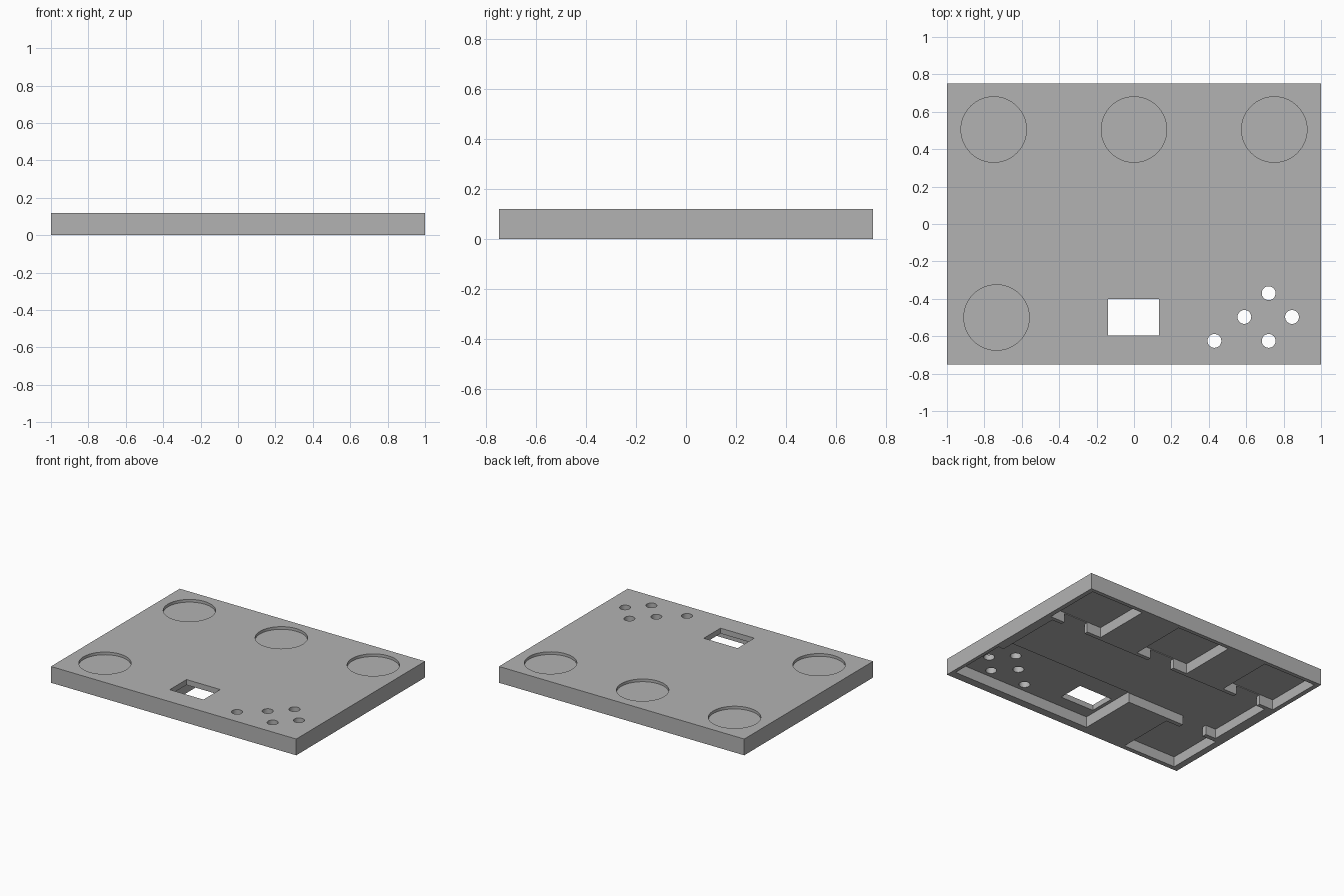
import bpy
import bmesh
from mathutils import Matrix, Vector

default = bpy.data.objects.get("Cube")
if default:
    bpy.data.objects.remove(default, do_unlink=True)

grey = bpy.data.materials.new("plain_grey")
grey.use_nodes = True
colour = (0.45, 0.45, 0.45, 1)
grey.diffuse_color = colour
grey.node_tree.nodes["Principled BSDF"].inputs["Base Color"].default_value = colour

TOP = 0.12
BELOW = -0.05


def make_object(name, bm):
    mesh = bpy.data.meshes.new(name)
    bm.to_mesh(mesh)
    bm.free()
    mesh.materials.append(grey)
    obj = bpy.data.objects.new(name, mesh)
    bpy.context.scene.collection.objects.link(obj)
    return obj


def box(name, x0, x1, y0, y1, z0, z1):
    bm = bmesh.new()
    centre = Vector((x0 + x1, y0 + y1, z0 + z1)) / 2
    size = Matrix.Diagonal((x1 - x0, y1 - y0, z1 - z0, 1))
    bmesh.ops.create_cube(bm, size=1, matrix=Matrix.Translation(centre) @ size)
    return make_object(name, bm)


def disc(name, x, y, radius, z0, z1, sides):
    bm = bmesh.new()
    bmesh.ops.create_cone(bm, cap_ends=True, segments=sides, radius1=radius,
                          radius2=radius, depth=z1 - z0,
                          matrix=Matrix.Translation((x, y, (z0 + z1) / 2)))
    return make_object(name, bm)


# Solid cover slab
cover = box("cover_plate", -1, 1, -0.75, 0.75, 0, TOP)

# Wide channel and front compartment hollowed from below
cutters = [
    box("channel_cutter", -0.92, 0.93, -0.25, 0.26, BELOW, 0.07),
    box("front_cutter", -0.165, 0.975, -0.69, -0.245, BELOW, 0.08),
]

# Dial positions: shallow round recess, square pocket below, notch to the channel
for i, (x, y) in enumerate([(-0.75, 0.505), (0, 0.505), (0.75, 0.505), (-0.735, -0.5)]):
    half = 0.216
    side = 1 if y > 0 else -1
    inner = y - side * half
    near, far = sorted((inner + side * 0.02, side * 0.23))
    cutters += [
        disc(f"recess_cutter_{i}", x, y, 0.175, TOP - 0.02, TOP + 0.05, 64),
        box(f"pocket_cutter_{i}", x - half, x + half, y - half, y + half, BELOW, 0.075),
        box(f"notch_cutter_{i}", x - 0.1, x + 0.1, near, far, BELOW, 0.07),
    ]

# Display window and button holes
cutters.append(box("window_cutter", -0.14, 0.135, -0.595, -0.4, BELOW, TOP + 0.05))
for i, (x, y) in enumerate([(0.43, -0.625), (0.59, -0.497), (0.72, -0.37),
                            (0.845, -0.497), (0.72, -0.625)]):
    cutters.append(disc(f"button_cutter_{i}", x, y, 0.037, BELOW, TOP + 0.05, 32))

for cutter in cutters:
    mod = cover.modifiers.new(cutter.name, 'BOOLEAN')
    mod.operation = 'DIFFERENCE'
    mod.solver = 'EXACT'
    mod.object = cutter

# Bake the cuts, then discard the cutters
bpy.context.view_layer.update()
evaluated = cover.evaluated_get(bpy.context.evaluated_depsgraph_get())
result = bpy.data.meshes.new_from_object(evaluated)
cover.modifiers.clear()
cover.data = result
result.materials.clear()
result.materials.append(grey)
for poly in result.polygons:
    poly.material_index = 0
for cutter in cutters:
    bpy.data.objects.remove(cutter, do_unlink=True)

# Smooth round walls, crisp edges
bpy.ops.object.select_all(action='DESELECT')
cover.select_set(True)
bpy.context.view_layer.objects.active = cover
bpy.ops.object.shade_smooth_by_angle(angle=0.5)
